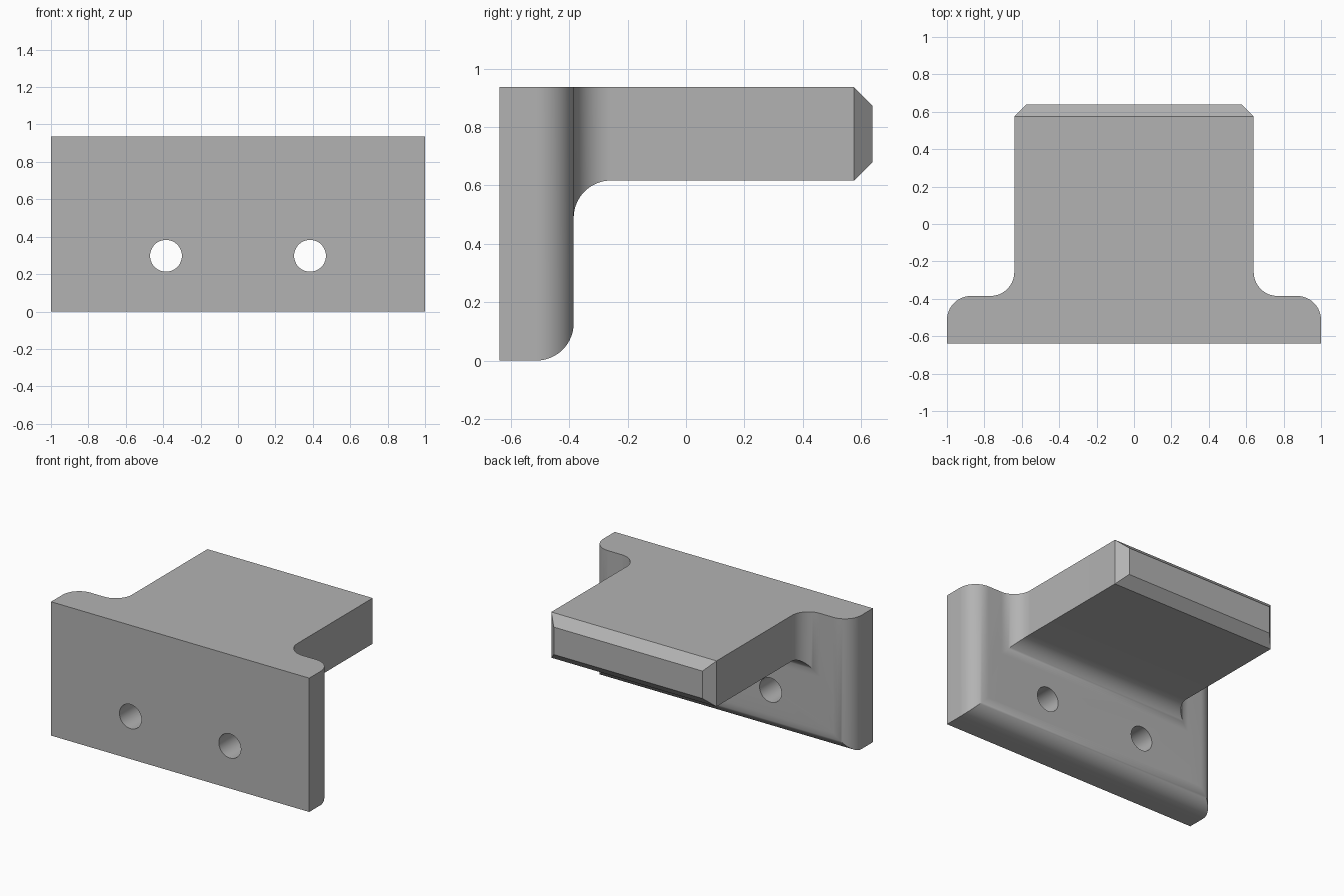
import bpy, bmesh, math
from mathutils import Matrix, Vector

if "Cube" in bpy.data.objects:
    bpy.data.objects.remove(bpy.data.objects["Cube"])

FRONT, BACK, PLATE = -0.64, 0.64, -0.385   # y of front face, shelf end, plate back
TOP, SHELF = 0.937, 0.617                  # z of top face and shelf underside
HALF, NECK = 1.0, 0.64                     # half widths of plate and shelf
R, C = 0.128, 0.064                        # fillet radius, chamfer size
STEPS = 16

grey = bpy.data.materials.new("grey")
grey.use_nodes = True
colour = (0.45, 0.45, 0.45, 1)
grey.diffuse_color = colour
grey.node_tree.nodes["Principled BSDF"].inputs["Base Color"].default_value = colour


def arc(cx, cy, start, end):
    """Points of a fillet arc, angles in degrees."""
    angles = [math.radians(start + (end - start) * i / STEPS) for i in range(STEPS + 1)]
    return [(cx + R * math.cos(a), cy + R * math.sin(a)) for a in angles]


def extrude(name, points, direction):
    """Solid made by pushing a closed 3D outline along a direction."""
    bm = bmesh.new()
    face = bm.faces.new([bm.verts.new(p) for p in points])
    result = bmesh.ops.extrude_face_region(bm, geom=[face])
    moved = [v for v in result["geom"] if isinstance(v, bmesh.types.BMVert)]
    bmesh.ops.translate(bm, verts=moved, vec=Vector(direction))
    bmesh.ops.recalc_face_normals(bm, faces=bm.faces)
    mesh = bpy.data.meshes.new(name)
    bm.to_mesh(mesh)
    bm.free()
    mesh.materials.append(grey)
    obj = bpy.data.objects.new(name, mesh)
    bpy.context.collection.objects.link(obj)
    return obj


def boolean(obj, other, operation):
    mod = obj.modifiers.new(operation.lower(), "BOOLEAN")
    mod.operation, mod.object, mod.solver = operation, other, "EXACT"
    bpy.context.view_layer.objects.active = obj
    bpy.ops.object.modifier_apply(modifier=mod.name)
    bpy.data.objects.remove(other)


# Plan outline: wide plate, filleted neck, chamfered shelf end
right_half = [(HALF, FRONT)]
right_half += arc(HALF - R, PLATE - R, 0, 90)
right_half += arc(NECK + R, PLATE + R, 270, 180)
right_half += [(NECK, BACK - C), (NECK - C, BACK)]
plan = right_half + [(-x, y) for x, y in reversed(right_half)]
bracket = extrude("bracket", [(x, y, -0.1) for x, y in plan], (0, 0, 1.2))

# Side outline: rounded foot, fillet under the shelf, chamfered end
side = [(FRONT, 0)]
side += arc(PLATE - R, R, -90, 0)
side += arc(PLATE + R, SHELF - R, 180, 90)
side += [(BACK - C, SHELF), (BACK, SHELF + C), (BACK, TOP - C), (BACK - C, TOP), (FRONT, TOP)]
side_solid = extrude("side_profile", [(-1.1, y, z) for y, z in side], (2.2, 0, 0))
boolean(bracket, side_solid, "INTERSECT")

# Two screw holes through the plate
for sign in (-1, 1):
    ring = [(sign * 0.385 + 0.085 * math.cos(a), -0.8, 0.298 + 0.085 * math.sin(a))
            for a in (math.tau * i / 48 for i in range(48))]
    boolean(bracket, extrude("hole_cutter", ring, (0, 0.6, 0)), "DIFFERENCE")

# Smooth fillets, sharp corners
bpy.ops.object.select_all(action="DESELECT")
bracket.select_set(True)
bpy.context.view_layer.objects.active = bracket
bpy.ops.object.shade_smooth_by_angle(angle=math.radians(30))
